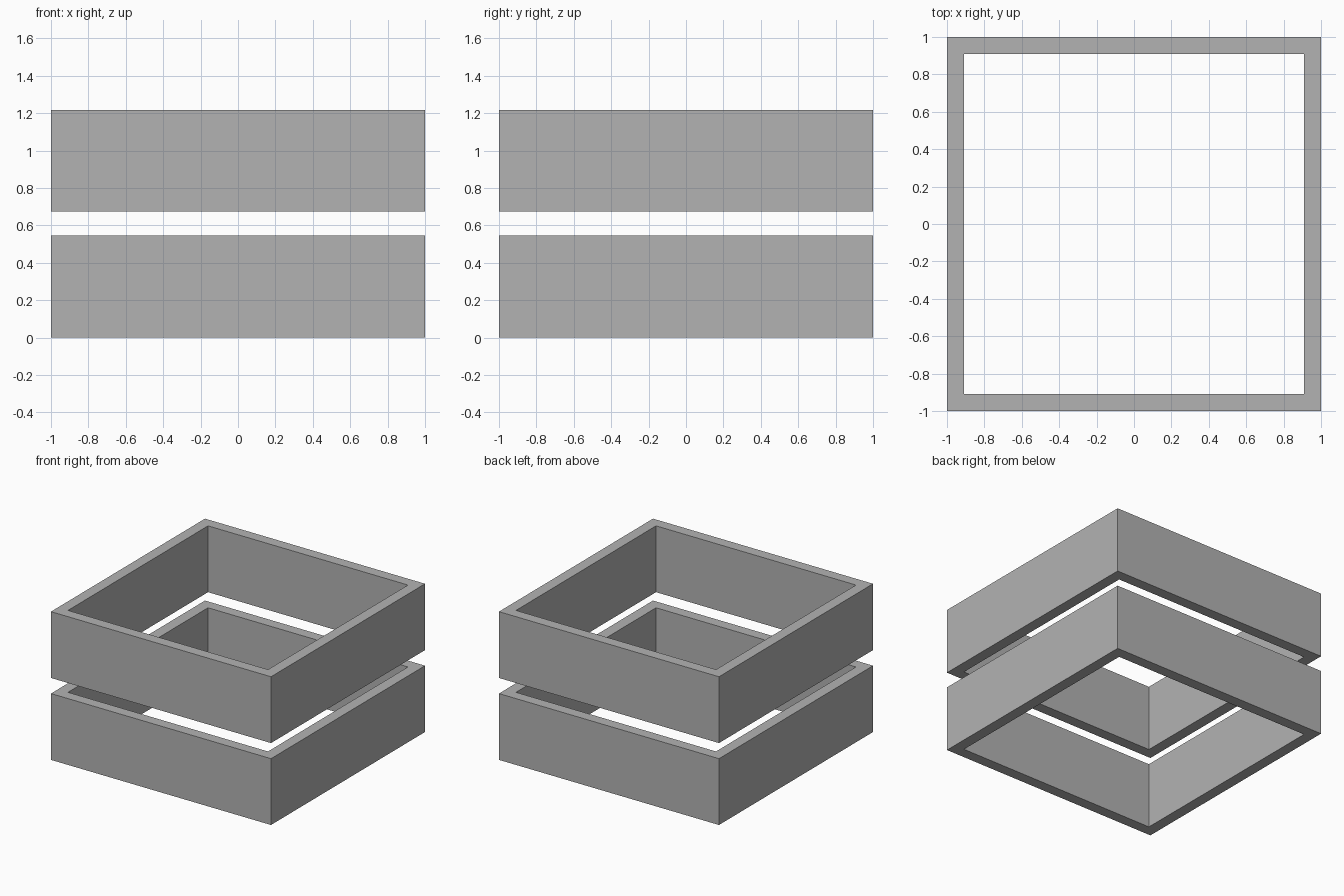
import bpy
import bmesh

if "Cube" in bpy.data.objects:
    bpy.data.objects.remove(bpy.data.objects["Cube"])

OUTER, INNER, HEIGHT = 1.0, 0.909, 0.545

grey = bpy.data.materials.new("grey")
grey.diffuse_color = (0.45, 0.45, 0.45, 1)
grey.use_nodes = True
grey.node_tree.nodes["Principled BSDF"].inputs["Base Color"].default_value = grey.diffuse_color


def square_frame(name, z):
    """Open square frame, its wall profile extruded upwards from z."""
    bm = bmesh.new()
    corners = [(-1, -1), (1, -1), (1, 1), (-1, 1)]
    outer = [bm.verts.new((x * OUTER, y * OUTER, z)) for x, y in corners]
    inner = [bm.verts.new((x * INNER, y * INNER, z)) for x, y in corners]
    for i in range(4):
        j = (i + 1) % 4
        bm.faces.new((outer[i], outer[j], inner[j], inner[i]))
    top = bmesh.ops.extrude_face_region(bm, geom=bm.faces[:], use_keep_orig=True)
    bmesh.ops.translate(bm, vec=(0, 0, HEIGHT),
                        verts=[v for v in top["geom"] if isinstance(v, bmesh.types.BMVert)])
    bmesh.ops.recalc_face_normals(bm, faces=bm.faces[:])
    mesh = bpy.data.meshes.new(name)
    bm.to_mesh(mesh)
    bm.free()
    mesh.materials.append(grey)
    bpy.context.collection.objects.link(bpy.data.objects.new(name, mesh))


# Two identical frames with a gap between them
square_frame("lower_frame", 0.0)
square_frame("upper_frame", 0.673)
